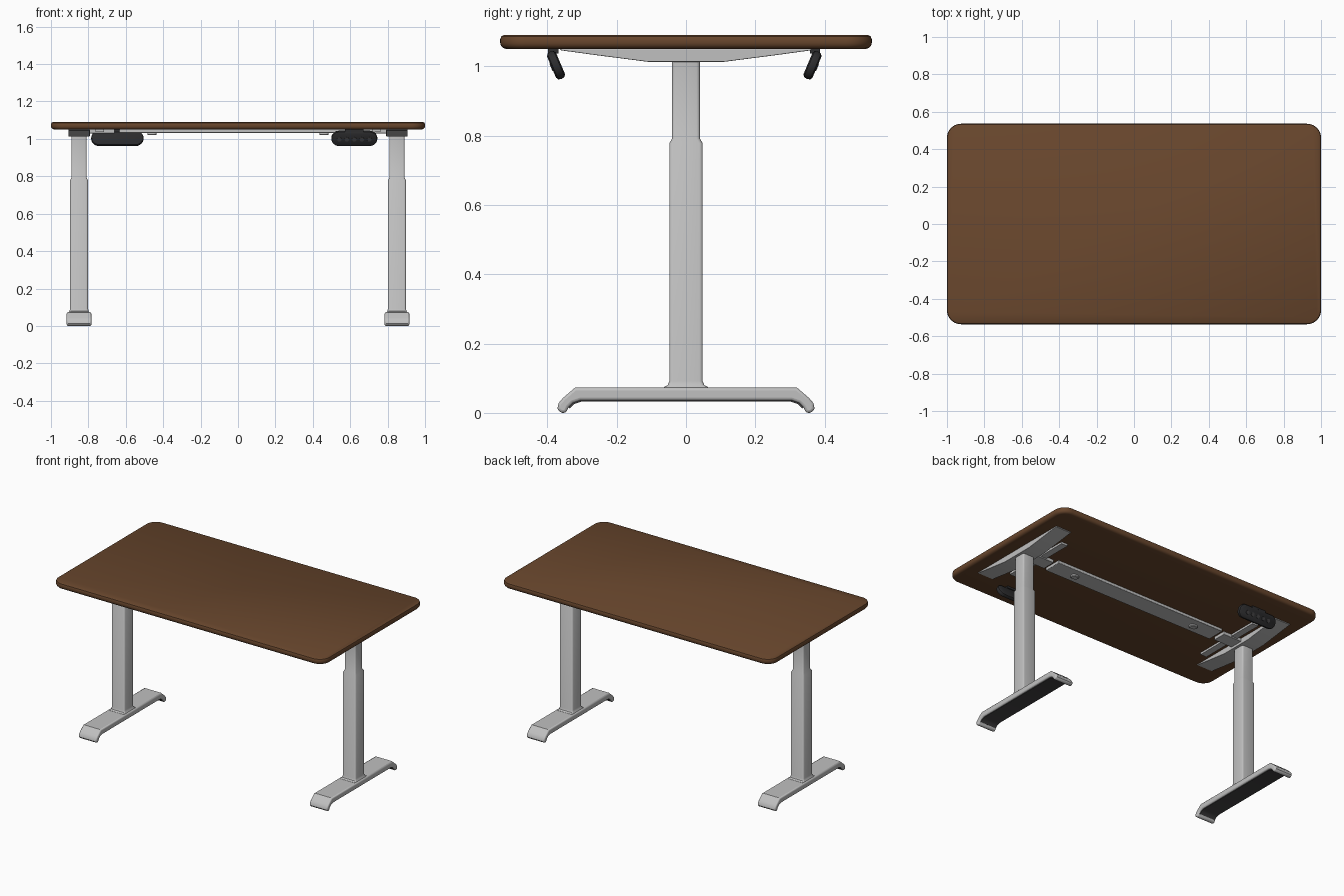
import bpy, bmesh
from math import radians, cos, sin, pi
from mathutils import Matrix, Vector

if "Cube" in bpy.data.objects:
    bpy.data.objects.remove(bpy.data.objects["Cube"])


def material(name, colour):
    m = bpy.data.materials.new(name)
    m.use_nodes = True
    m.diffuse_color = (*colour, 1)
    m.node_tree.nodes["Principled BSDF"].inputs["Base Color"].default_value = (*colour, 1)
    return m


WOOD = material("brown wood", (0.14, 0.062, 0.026))
SILVER = material("silver metal", (0.53, 0.53, 0.53))
SOLE = material("dark grey sole", (0.055, 0.053, 0.055))
BLACK = material("black plastic", (0.026, 0.026, 0.028))


def finish(bm, name, mat, matrix=None, bevel=0.0):
    if matrix:
        bm.transform(matrix)
    bmesh.ops.recalc_face_normals(bm, faces=bm.faces)
    mesh = bpy.data.meshes.new(name)
    bm.to_mesh(mesh)
    bm.free()
    mesh.materials.append(mat)
    ob = bpy.data.objects.new(name, mesh)
    bpy.context.collection.objects.link(ob)
    if bevel:
        mod = ob.modifiers.new("soft edges", "BEVEL")
        mod.width, mod.segments, mod.limit_method = bevel, 3, "ANGLE"
        mod.angle_limit = radians(50)
    bpy.ops.object.select_all(action="DESELECT")
    ob.select_set(True)
    bpy.context.view_layer.objects.active = ob
    bpy.ops.object.shade_smooth_by_angle(angle=radians(35))
    return ob


def loft(name, mat, rings, radius, matrix=None, steps=6):
    """Stack of rounded rectangles, each ring given as (z, half x, half y)."""
    bm = bmesh.new()
    loops = []
    big = max(r[1] for r in rings)
    for z, hx, hy in rings:
        r = max(0.001, radius - (big - hx)) if radius > 0.02 else radius
        loop = []
        for k, (sx, sy) in enumerate([(1, 1), (-1, 1), (-1, -1), (1, -1)]):
            for i in range(steps + 1):
                a = (k + i / steps) * pi / 2
                loop.append(bm.verts.new((sx * (hx - r) + r * cos(a),
                                          sy * (hy - r) + r * sin(a), z)))
        loops.append(loop)
    for lo, hi in zip(loops, loops[1:]):
        for i in range(len(lo)):
            j = (i + 1) % len(lo)
            bm.faces.new((lo[i], lo[j], hi[j], hi[i]))
    bm.faces.new(loops[0])
    bm.faces.new(loops[-1])
    return finish(bm, name, mat, matrix)


def prism(name, mat, profile, x, width, bevel=0.0):
    """Side profile of (y, z) points drawn out along x."""
    bm = bmesh.new()
    face = bm.faces.new([bm.verts.new((x - width / 2, y, z)) for y, z in profile])
    new = bmesh.ops.extrude_face_region(bm, geom=[face])["geom"]
    verts = [v for v in new if isinstance(v, bmesh.types.BMVert)]
    bmesh.ops.translate(bm, verts=verts, vec=Vector((width, 0, 0)))
    return finish(bm, name, mat, bevel=bevel)


def box(name, mat, centre, size, bevel=0.0):
    bm = bmesh.new()
    bmesh.ops.create_cube(bm, size=1)
    m = Matrix.Translation(centre) @ Matrix.Diagonal((*size, 1))
    return finish(bm, name, mat, m, bevel)


def mirrored(half):
    """Complete a half profile running from -y towards the middle."""
    return half + [(-y, z) for y, z in reversed(half)]


# Tabletop with rounded corners and softened rim
loft("tabletop", WOOD, [(1.05, 0.982, 0.518), (1.053, 0.992, 0.528), (1.06, 0.998, 0.534),
                        (1.067, 1.0, 0.536), (1.078, 1.0, 0.536), (1.086, 0.997, 0.533),
                        (1.09, 0.99, 0.526)], 0.075, steps=10)

# Side profiles of the foot and the top bracket
foot_top = [(-0.362, 0.0), (-0.371, 0.012), (-0.368, 0.028), (-0.355, 0.043), (-0.32, 0.073)]
foot_under = [(-0.346, 0.0), (-0.339, 0.016), (-0.326, 0.029), (-0.305, 0.036)]
sole_low = [(y + 0.004, z - 0.003) for y, z in foot_under[1:]]
bracket = [(-0.365, 1.051), (-0.36, 1.046), (-0.25, 1.031), (-0.11, 1.013)]

for side, s in (("left", 1), ("right", -1)):
    x = 0.85 * s
    # Foot with down-turned tips and a dark sole
    prism(side + "_foot", SILVER, mirrored(foot_top) + mirrored(foot_under)[::-1], x, 0.132, 0.009)
    prism(side + "_foot_sole", SOLE, mirrored(foot_under[1:]) + mirrored(sole_low)[::-1], x, 0.112)
    # Telescopic column flaring into the foot
    loft(side + "_column", SILVER, [(0.065, 0.056, 0.068), (0.074, 0.055, 0.064),
                                    (0.08, 0.051, 0.053), (0.092, 0.048, 0.048),
                                    (0.778, 0.048, 0.048), (0.792, 0.041, 0.04),
                                    (1.02, 0.041, 0.04)], 0.01, Matrix.Translation((x, 0, 0)), 3)
    # Bracket, spreader plate and inward rail under the tabletop
    prism(side + "_bracket", SILVER, mirrored(bracket), x, 0.115, 0.005)
    box(side + "_spreader_plate", SILVER, (0.74 * s, 0, 1.044), (0.045, 0.48, 0.014))
    box(side + "_rail", SILVER, (0.735 * s, 0, 1.04), (0.15, 0.09, 0.022), 0.003)
    # Knob under the crossbeam
    loft(side + "_beam_knob", SILVER, [(1.02, 0.021, 0.016), (1.024, 0.025, 0.02),
                                       (1.04, 0.025, 0.02)], 0.016,
         Matrix.Translation((0.46 * s, 0, 0)))

# Crossbeam
box("crossbeam", SILVER, (0, 0, 1.042), (1.27, 0.12, 0.02), 0.004)

# Tilted hand controllers, one at the front and one at the back
for label, x, y, half, turn in (("front", 0.622, -0.375, 0.123, 0),
                                ("back", -0.645, 0.365, 0.14, pi)):
    place = (Matrix.Translation((x, y, 1.003)) @ Matrix.Rotation(turn, 4, "Z")
             @ Matrix.Rotation(radians(113), 4, "X"))
    loft(label + "_controller", BLACK, [(-0.014, half - 0.01, 0.033), (-0.01, half - 0.003, 0.04),
                                        (0, half, 0.043), (0.01, half - 0.003, 0.04),
                                        (0.014, half - 0.01, 0.033)], 0.04, place)
    for i in range(5):
        spot = place @ Matrix.Translation(((i - 2) * 0.04, 0, 0))
        loft(label + "_button_" + str(i + 1), SOLE, [(0.01, 0.013, 0.013), (0.016, 0.012, 0.012)],
             0.012, spot, 3)
    box(label + "_controller_mount", BLACK, (x, y * 1.02, 1.044), (0.1, 0.03, 0.014))
